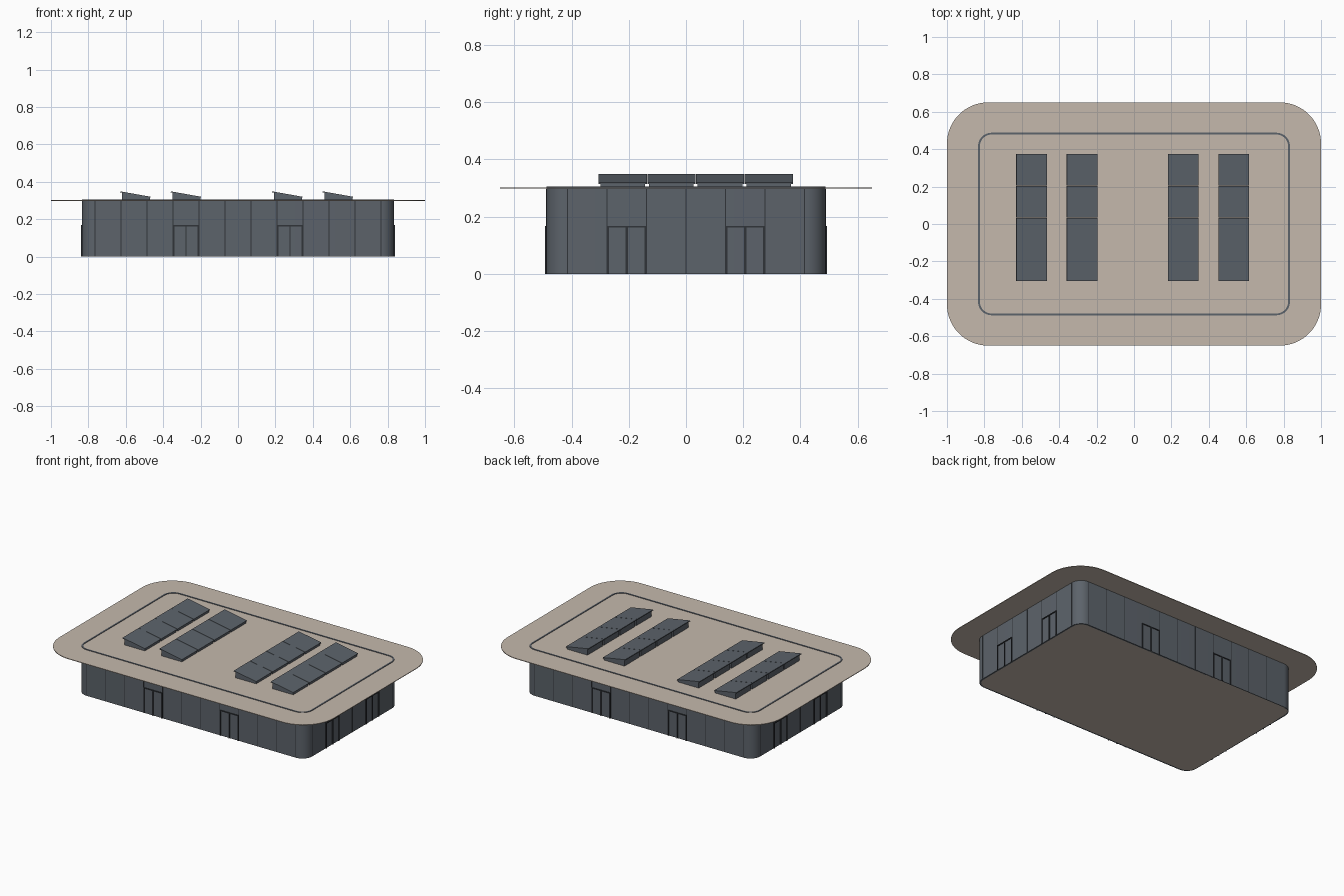
import bpy, bmesh, math

if "Cube" in bpy.data.objects:
    bpy.data.objects.remove(bpy.data.objects["Cube"])


def material(name, rgb):
    m = bpy.data.materials.new(name)
    m.diffuse_color = (*rgb, 1)
    m.use_nodes = True
    m.node_tree.nodes["Principled BSDF"].inputs["Base Color"].default_value = m.diffuse_color
    return m


BEIGE = material("warm beige", (0.56, 0.485, 0.415))
SLATE = material("slate grey", (0.108, 0.125, 0.146))
DARK = material("dark trim", (0.03, 0.034, 0.04))


def make(name, bm, mat, smooth=False):
    bmesh.ops.recalc_face_normals(bm, faces=bm.faces[:])
    me = bpy.data.meshes.new(name)
    bm.to_mesh(me)
    bm.free()
    me.materials.append(mat)
    ob = bpy.data.objects.new(name, me)
    bpy.context.collection.objects.link(ob)
    if smooth:
        bpy.ops.object.select_all(action='DESELECT')
        ob.select_set(True)
        bpy.context.view_layer.objects.active = ob
        bpy.ops.object.shade_smooth_by_angle(angle=math.radians(30))
    return ob


def outline(hx, hy, r, n=12):
    """Rounded rectangle as a counter-clockwise list of points."""
    pts = []
    for i, (sx, sy) in enumerate([(1, 1), (-1, 1), (-1, -1), (1, -1)]):
        for k in range(n + 1):
            a = math.pi / 2 * (i + k / n)
            pts.append((sx * (hx - r) + r * math.cos(a), sy * (hy - r) + r * math.sin(a)))
    return pts


def slab(name, pts, z0, z1, mat):
    bm = bmesh.new()
    f = bm.faces.new([bm.verts.new((x, y, z0)) for x, y in pts])
    ext = bmesh.ops.extrude_face_region(bm, geom=[f])
    bmesh.ops.translate(bm, vec=(0, 0, z1 - z0),
                        verts=[v for v in ext["geom"] if isinstance(v, bmesh.types.BMVert)])
    return make(name, bm, mat, True)


def ring(name, outer, inner, z0, z1, mat):
    bm = bmesh.new()
    loops = [[bm.verts.new((x, y, z)) for x, y in p]
             for p, z in ((outer, z0), (outer, z1), (inner, z1), (inner, z0))]
    n = len(outer)
    for a in range(4):
        la, lb = loops[a], loops[(a + 1) % 4]
        for i in range(n):
            j = (i + 1) % n
            bm.faces.new((la[i], la[j], lb[j], lb[i]))
    return make(name, bm, mat, True)


def box(bm, x0, x1, y0, y1, z0, z1):
    v = bmesh.ops.create_cube(bm, size=1)["verts"]
    bmesh.ops.scale(bm, vec=(x1 - x0, y1 - y0, z1 - z0), verts=v)
    bmesh.ops.translate(bm, vec=((x0 + x1) / 2, (y0 + y1) / 2, (z0 + z1) / 2), verts=v)


def prism(bm, profile, y0, y1):
    """Extrude an x-z profile along y."""
    a = [bm.verts.new((x, y0, z)) for x, z in profile]
    b = [bm.verts.new((x, y1, z)) for x, z in profile]
    bm.faces.new(a)
    bm.faces.new(b[::-1])
    for i in range(len(a)):
        j = (i + 1) % len(a)
        bm.faces.new((a[i], a[j], b[j], b[i]))


HX, HY, WALL_TOP = 0.834, 0.488, 0.305

# Shell: roof plate, wall that just pokes through it, and floor
slab("roof_plate", outline(1, 0.65, 0.22, 16), 0.298, 0.302, BEIGE)
ring("outer_wall", outline(HX, HY, 0.072), outline(HX - 0.01, HY - 0.01, 0.062), 0, WALL_TOP, SLATE)
slab("floor_plate", outline(HX - 0.004, HY - 0.004, 0.068), 0, 0.006, BEIGE)


# Wall seams and double doors, built facing -y then turned to each side
def wall_side(name, dist, seams, doors, angle):
    seam_bm, frame_bm = bmesh.new(), bmesh.new()
    for u in seams:
        box(seam_bm, u - 0.0015, u + 0.0015, -dist - 0.0008, -dist + 0.004, 0.002, 0.297)
    for c in doors:
        w, h, t = 0.068, 0.168, 0.006
        y0, y1 = -dist - 0.005, -dist + 0.004
        box(frame_bm, c - w, c - w + t, y0, y1, 0, h)
        box(frame_bm, c + w - t, c + w, y0, y1, 0, h)
        box(frame_bm, c - t * 0.6, c + t * 0.6, y0, y1, 0, h - t)
        box(frame_bm, c - w + t, c + w - t, y0, y1, h - t, h)
    for part, bm, mat in (("seams", seam_bm, DARK), ("door_frames", frame_bm, DARK)):
        make(f"{name}_{part}", bm, mat).rotation_euler.z = angle


STEP = 0.139
long_seams = [STEP * (k + 0.5) for k in range(-6, 6)]
short_seams = [0.138 * k for k in range(-3, 4)]
for name, angle in (("front", 0), ("back", math.pi)):
    wall_side(name, HY, long_seams, (-STEP * 2, STEP * 2), angle)
for name, angle in (("right", math.pi / 2), ("left", -math.pi / 2)):
    wall_side(name, HX, short_seams, (-0.207, 0.207), angle)

# Four rows of four tilted solar panels on wedge stands
Y0, PITCH = -0.306, 0.17
for r, cx in enumerate((-0.548, -0.278, 0.264, 0.534)):
    panels, stands = bmesh.new(), bmesh.new()
    for k in range(4):
        y = Y0 + k * PITCH
        prism(panels, [(cx - 0.082, 0.344), (cx - 0.081, 0.349), (cx + 0.082, 0.320), (cx + 0.081, 0.315)],
              y + 0.001, y + PITCH - 0.001)
        prism(stands, [(cx - 0.072, 0.301), (cx - 0.072, 0.3435), (cx + 0.078, 0.317), (cx + 0.078, 0.301)],
              y + 0.007, y + PITCH - 0.007)
    make(f"solar_panels_row_{r + 1}", panels, SLATE)
    make(f"solar_stands_row_{r + 1}", stands, SLATE)
